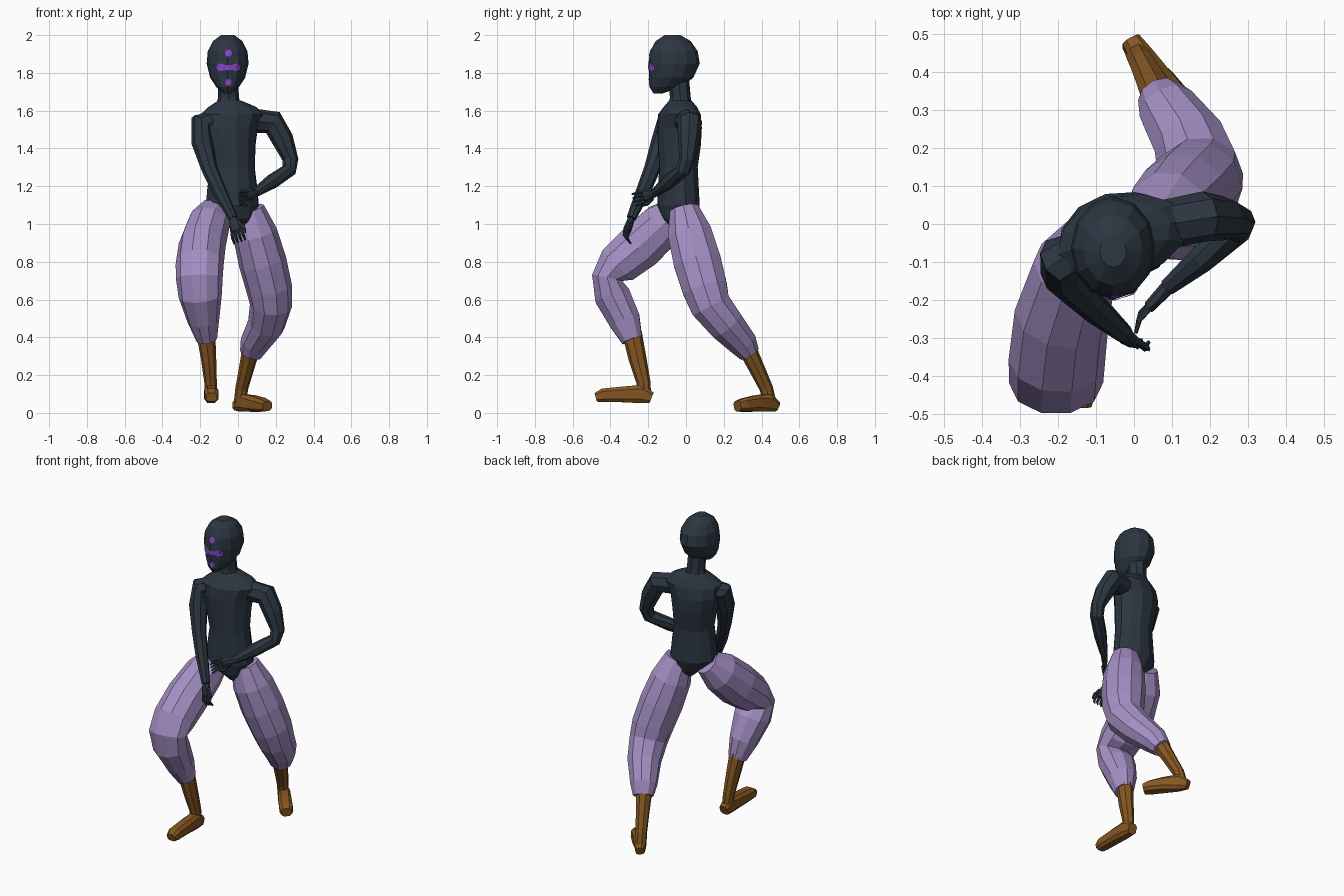
import bpy, bmesh, math
from mathutils import Vector
from mathutils.bvhtree import BVHTree


def material(name, rgb):
    m = bpy.data.materials.new(name)
    m.diffuse_color = (*rgb, 1)
    return m


DARK = material("dark slate", (0.025, 0.037, 0.053))
LILAC = material("lilac cloth", (0.37, 0.275, 0.55))
BROWN = material("brown leather", (0.235, 0.095, 0.016))
VIOLET = material("violet paint", (0.26, 0.06, 0.62))


def finish(bm, name, mat):
    bmesh.ops.recalc_face_normals(bm, faces=bm.faces)
    me = bpy.data.meshes.new(name)
    bm.to_mesh(me)
    bm.free()
    me.materials.append(mat)
    ob = bpy.data.objects.new(name, me)
    bpy.context.collection.objects.link(ob)
    return ob


def tube(name, pts, mat, n=10, hint=(1, 0, 0), axis=None, power=1.0):
    """Loft elliptical rings (x, y, z, side radius, depth radius) along a path."""
    bm = bmesh.new()
    c = [Vector(p[:3]) for p in pts]
    rings = []
    for i, p in enumerate(pts):
        if axis:
            t = Vector(axis)
        else:
            a = (c[i] - c[i - 1]).normalized() if i else Vector()
            b = (c[i + 1] - c[i]).normalized() if i + 1 < len(c) else Vector()
            t = (a + b).normalized()
        side = Vector(hint)
        side = (side - t * side.dot(t)).normalized()
        up = t.cross(side)
        ring = []
        for k in range(n):
            ang = 2 * math.pi * (k + 0.5 * (power < 1)) / n
            u, v = math.cos(ang), math.sin(ang)
            u = math.copysign(abs(u) ** power, u)
            v = math.copysign(abs(v) ** power, v)
            ring.append(bm.verts.new(c[i] + side * u * p[3] + up * v * p[4]))
        rings.append(ring)
    for a, b in zip(rings, rings[1:]):
        for k in range(n):
            bm.faces.new((a[k], a[(k + 1) % n], b[(k + 1) % n], b[k]))
    bm.faces.new(rings[0])
    bm.faces.new(rings[-1])
    return finish(bm, name, mat)


def limb(name, pts, n=8, hint=(0, 1, 0)):
    return tube(name, [(*p, p[3]) for p in pts], DARK, n, hint)


def hand(name, wrist, direction, across, length, curl):
    """Flat palm, four curled fingers and a thumb."""
    w, d = Vector(wrist), Vector(direction).normalized()
    s = Vector(across)
    s = (s - d * s.dot(d)).normalized()
    curl = Vector(curl)
    palm = w + d * length * 0.5
    tube(name + "_palm", [(*w, .022, .02), (*(w + d * length * .25), .032, .018),
                          (*palm, .034, .016)], DARK, 8, s)
    for i in range(4):
        a = palm + s * (i - 1.5) * 0.017 - d * 0.005
        b = a + d * length * .28 + s * (i - 1.5) * .004
        e = b + (d * .5 + curl).normalized() * length * .25
        tube(f"{name}_finger_{i + 1}", [(*a, .009, .009), (*b, .008, .008), (*e, .005, .005)],
             DARK, 5, s)
    a = w + d * length * .2 + s * .025
    b = a + d * length * .3 + s * .02
    tube(name + "_thumb", [(*a, .011, .011), (*b, .009, .009),
                           (*(b + d * length * .2), .005, .005)], DARK, 5, curl)


# Head and neck
head = tube("head", [
    (-.055, -.15, 1.69, .018, .022), (-.055, -.108, 1.725, .06, .085),
    (-.055, -.078, 1.775, .093, .117), (-.055, -.063, 1.85, .111, .136),
    (-.055, -.064, 1.915, .105, .126), (-.055, -.068, 1.968, .078, .093),
    (-.055, -.072, 2.0, .035, .042)], DARK, 12, axis=(0, 0, 1))
tube("neck", [(-.05, -.03, 1.60, .075, .07), (-.05, -.03, 1.67, .055, .055),
              (-.055, -.04, 1.78, .055, .055)], DARK, 8, axis=(0, 0, 1))

# Torso, twisted so the +x shoulder sits further back
yaw = math.radians(15)
tube("torso", [
    (.01, -.03, .98, .045, .05), (-.005, -.035, 1.03, .085, .09),
    (-.03, -.04, 1.10, .145, .112), (-.03, -.04, 1.18, .138, .108),
    (-.03, -.04, 1.30, .123, .103), (-.04, -.035, 1.42, .138, .115),
    (-.045, -.035, 1.51, .155, .118), (-.03, -.035, 1.58, .175, .108),
    (-.03, -.03, 1.62, .13, .085), (-.045, -.03, 1.655, .06, .06)],
    DARK, 12, (math.cos(yaw), math.sin(yaw), 0), (0, 0, 1))

# Arms and hands
limb("left_arm", [(.09, .0, 1.545, .065), (.185, .02, 1.537, .066), (.235, .015, 1.45, .058),
                  (.278, .005, 1.34, .042), (.27, -.015, 1.285, .04), (.18, -.09, 1.225, .039),
                  (.09, -.165, 1.165, .024)])
hand("left_hand", (.09, -.165, 1.165), (-.085, -.09, -.03), (0, .2, -1), .15, (.1, -.6, -.2))
limb("right_arm", [(-.11, -.065, 1.545, .06), (-.195, -.095, 1.53, .063), (-.19, -.13, 1.43, .056),
                   (-.15, -.18, 1.29, .043), (-.095, -.23, 1.165, .038),
                   (-.025, -.29, 1.03, .025)], hint=(1, 0, 0))
hand("right_hand", (-.025, -.29, 1.03), (.025, -.03, -.1), (1, -.4, 0), .14, (.1, .5, -.1))

# Baggy trouser legs
tube("right_trouser_leg", [
    (-.115, -.04, 1.08, .08, .075), (-.155, -.12, 1.0, .113, .122), (-.19, -.24, .885, .125, .132),
    (-.203, -.36, .785, .127, .118), (-.205, -.418, .715, .124, .085), (-.2, -.39, .62, .115, .1),
    (-.183, -.325, .49, .085, .088), (-.165, -.285, .385, .055, .058)], LILAC)
tube("left_trouser_leg", [
    (.055, -.01, 1.08, .085, .08), (.09, .02, .95, .118, .122), (.13, .06, .8, .127, .132),
    (.165, .1, .66, .122, .125), (.175, .13, .57, .112, .113), (.15, .21, .47, .1, .1),
    (.09, .3, .37, .08, .08), (.07, .335, .315, .062, .058)], LILAC)

# Boots: a tapering shaft and a squared foot
tube("right_boot_shaft", [(-.17, -.285, .42, .05, .052), (-.155, -.255, .28, .04, .047),
                          (-.145, -.225, .16, .033, .037), (-.142, -.22, .08, .032, .036)], BROWN, 8)
tube("right_boot_foot", [(-.142, -.182, .08, .03, .032), (-.142, -.235, .1, .036, .052),
                         (-.142, -.33, .098, .04, .044), (-.14, -.44, .093, .04, .038),
                         (-.14, -.478, .082, .03, .025)], BROWN, 8, power=.65)
tube("left_boot_shaft", [(.075, .315, .36, .05, .05), (.045, .375, .235, .04, .042),
                         (.02, .425, .13, .034, .036), (.01, .445, .05, .033, .034)], BROWN, 8)
tube("left_boot_foot", [(-.008, .48, .035, .027, .028), (.02, .437, .055, .035, .05),
                        (.075, .37, .05, .04, .045), (.13, .303, .042, .042, .037),
                        (.155, .272, .036, .032, .028)], BROWN, 8, power=.65)

# Painted face marks, laid onto the head surface
tree = BVHTree.FromPolygons([v.co for v in head.data.vertices],
                            [p.vertices for p in head.data.polygons])
marks = [("brow_dot", -.05, 1.905, .018, .019), ("middle_mark_left", -.09, 1.83, .025, .02),
         ("middle_mark", -.05, 1.828, .028, .015), ("middle_mark_right", -.012, 1.83, .023, .02),
         ("chin_dot", -.05, 1.75, .016, .018)]
for name, cx, cz, rx, rz in marks:
    bm = bmesh.new()

    def on_face(x, z):
        hit = tree.ray_cast(Vector((x, -1, z)), Vector((0, 1, 0)))[0]
        return bm.verts.new((x, hit.y - .004, z))

    mid = on_face(cx, cz)
    rim = [on_face(cx + rx * math.cos(k * math.pi / 6), cz + rz * math.sin(k * math.pi / 6))
           for k in range(12)]
    for k in range(12):
        bm.faces.new((mid, rim[k], rim[(k + 1) % 12]))
    ob = finish(bm, name, VIOLET)
    if ob.data.polygons[0].normal.y > 0:
        ob.data.flip_normals()
